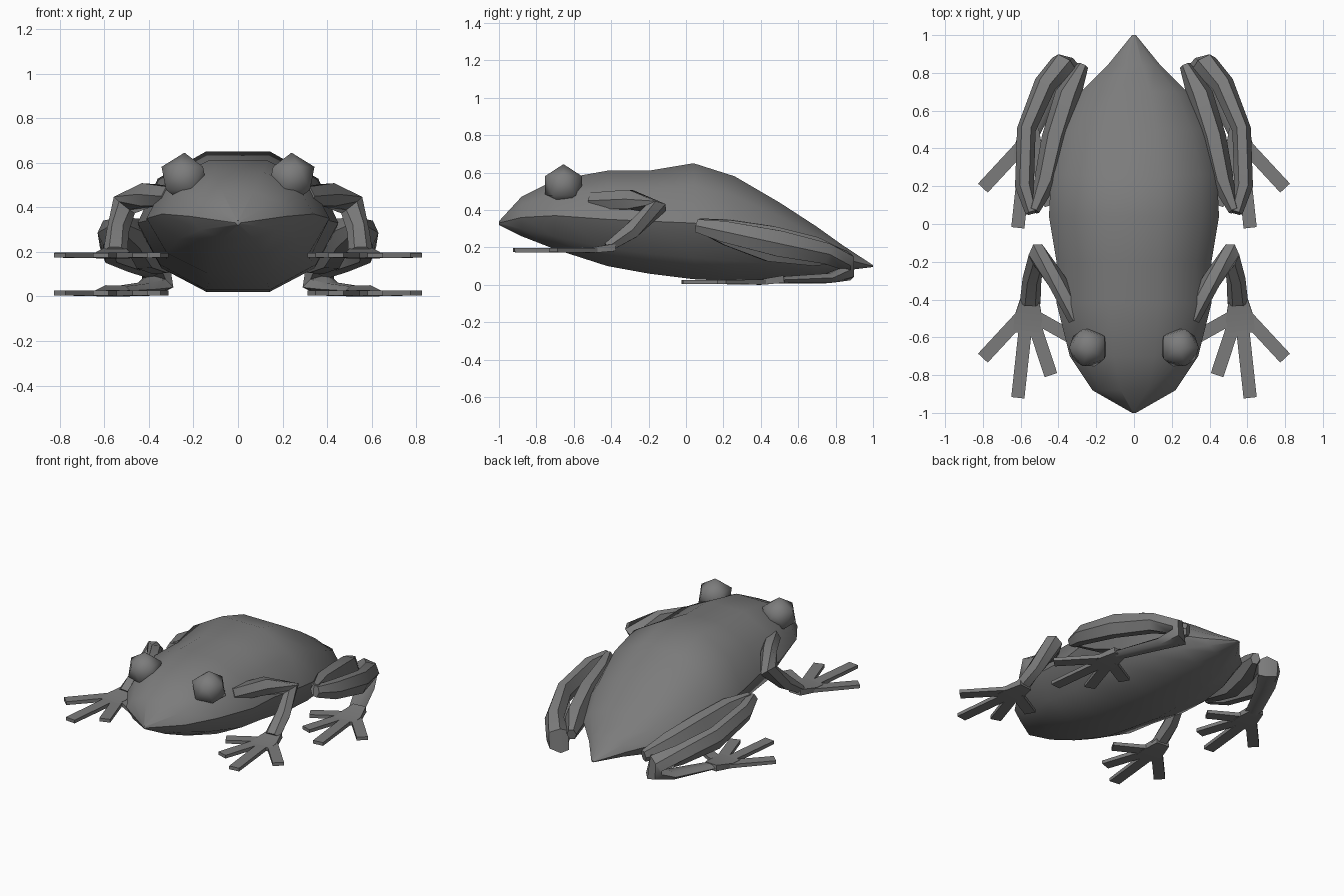
import bpy
import bmesh
import math
from mathutils import Vector

cube = bpy.data.objects.get("Cube")
if cube:
    bpy.data.objects.remove(cube)

GREY = (0.2, 0.2, 0.2, 1)
skin = bpy.data.materials.new("grey skin")
skin.use_nodes = True
skin.diffuse_color = GREY
skin.node_tree.nodes["Principled BSDF"].inputs["Base Color"].default_value = GREY


def finish(bm, name, angle, mirrored=True):
    """Turn the mesh into a shaded object, mirrored to the other side if asked."""
    bmesh.ops.recalc_face_normals(bm, faces=bm.faces)
    mesh = bpy.data.meshes.new(name)
    bm.to_mesh(mesh)
    bm.free()
    mesh.materials.append(skin)
    obj = bpy.data.objects.new(name, mesh)
    bpy.context.collection.objects.link(obj)
    bpy.ops.object.select_all(action="DESELECT")
    obj.select_set(True)
    bpy.context.view_layer.objects.active = obj
    bpy.ops.object.shade_smooth_by_angle(angle=math.radians(angle))
    if mirrored:
        obj.modifiers.new("other side", "MIRROR")
    return obj


def loft(bm, rings):
    """Skin a row of equal rings and cap both ends."""
    loops = [[bm.verts.new(p) for p in ring] for ring in rings]
    n = len(loops[0])
    for a, b in zip(loops, loops[1:]):
        for i in range(n):
            j = (i + 1) % n
            bm.faces.new((a[i], a[j], b[j], b[i]))
    bm.faces.new(loops[0])
    bm.faces.new(loops[-1])


def limb(bm, path, sides=6):
    """Tube along (x, y, z, half width, half height) stations."""
    pts = [Vector(s[:3]) for s in path]
    rings = []
    for i, (x, y, z, w, h) in enumerate(path):
        t = (pts[min(i + 1, len(pts) - 1)] - pts[max(i - 1, 0)]).normalized()
        side = Vector((1, 0, 0))
        side = (side - t * side.dot(t)).normalized()
        up = t.cross(side)
        ring = []
        for k in range(sides):
            a = math.tau * (k + 0.5 * (sides == 4)) / sides
            grow = math.sqrt(2) if sides == 4 else 1
            ring.append(pts[i] + grow * (side * w * math.cos(a) + up * h * math.sin(a)))
        rings.append(ring)
    loft(bm, rings)


# Body: stations of y, half width, top, middle and bottom heights
STATIONS = [
    (-1.0, 0.01, 0.34, 0.33, 0.32),
    (-0.88, 0.22, 0.47, 0.36, 0.26),
    (-0.7, 0.34, 0.56, 0.37, 0.19),
    (-0.42, 0.41, 0.61, 0.35, 0.1),
    (-0.2, 0.41, 0.61, 0.34, 0.06),
    (0.04, 0.45, 0.65, 0.33, 0.03),
    (0.26, 0.44, 0.58, 0.3, 0.02),
    (0.5, 0.38, 0.44, 0.24, 0.03),
    (0.7, 0.28, 0.31, 0.18, 0.05),
    (0.84, 0.14, 0.21, 0.14, 0.075),
    (1.0, 0.01, 0.105, 0.1, 0.095),
]
bm = bmesh.new()
body_rings = []
for y, w, top, mid, low in STATIONS:
    half = [(0.32 * w, top), (0.8 * w, mid + 0.62 * (top - mid)), (w, mid),
            (0.78 * w, mid - 0.62 * (mid - low)), (0.32 * w, low)]
    outline = half + [(-x, z) for x, z in reversed(half)]
    body_rings.append([(x, y, z) for x, z in outline])
loft(bm, body_rings)
finish(bm, "body", 38, mirrored=False)

# Eyes
bm = bmesh.new()
bmesh.ops.create_icosphere(bm, subdivisions=1, radius=0.115)
bmesh.ops.translate(bm, verts=bm.verts, vec=(0.24, -0.655, 0.53))
finish(bm, "eyes", 60)

# Front legs: shoulder, elbow, wrist
bm = bmesh.new()
limb(bm, [
    (0.3, -0.5, 0.45, 0.05, 0.05),
    (0.41, -0.3, 0.455, 0.05, 0.06),
    (0.51, -0.16, 0.41, 0.06, 0.06),
    (0.54, -0.29, 0.29, 0.05, 0.05),
    (0.55, -0.42, 0.2, 0.055, 0.03),
])
finish(bm, "front_legs", 40)

# Thighs
bm = bmesh.new()
limb(bm, [
    (0.27, 0.84, 0.15, 0.03, 0.04),
    (0.35, 0.68, 0.18, 0.07, 0.09),
    (0.42, 0.45, 0.22, 0.07, 0.11),
    (0.47, 0.22, 0.28, 0.06, 0.08),
    (0.53, 0.07, 0.32, 0.03, 0.04),
])
finish(bm, "thighs", 40)

# Shins, heels and the long hind feet
bm = bmesh.new()
limb(bm, [
    (0.54, 0.06, 0.315, 0.035, 0.04),
    (0.58, 0.2, 0.285, 0.05, 0.065),
    (0.57, 0.5, 0.22, 0.05, 0.08),
    (0.47, 0.74, 0.17, 0.06, 0.065),
    (0.37, 0.85, 0.13, 0.075, 0.055),
    (0.36, 0.86, 0.06, 0.075, 0.045),
    (0.42, 0.76, 0.035, 0.06, 0.03),
    (0.55, 0.48, 0.025, 0.05, 0.02),
])
finish(bm, "hind_shins", 40)


# Splayed feet, the same shape front and back
def feet(name, dy, z):
    bm = bmesh.new()
    limb(bm, [(0.55, dy - 0.38, z + 0.015, 0.045, 0.02),
              (0.56, dy - 0.5, z, 0.075, 0.015),
              (0.57, dy - 0.58, z, 0.07, 0.012)], sides=4)
    for tip_x, tip_y in [(0.8, -0.71), (0.615, -0.92), (0.44, -0.8), (0.33, -0.6)]:
        root_x = 0.56 + (tip_x - 0.56) * 0.15
        limb(bm, [(root_x, dy - 0.49, z, 0.035, 0.013),
                  (tip_x, dy + tip_y, z, 0.035, 0.011)], sides=4)
    finish(bm, name, 30)


feet("front_feet", 0.0, 0.185)
feet("hind_feet", 0.9, 0.015)
